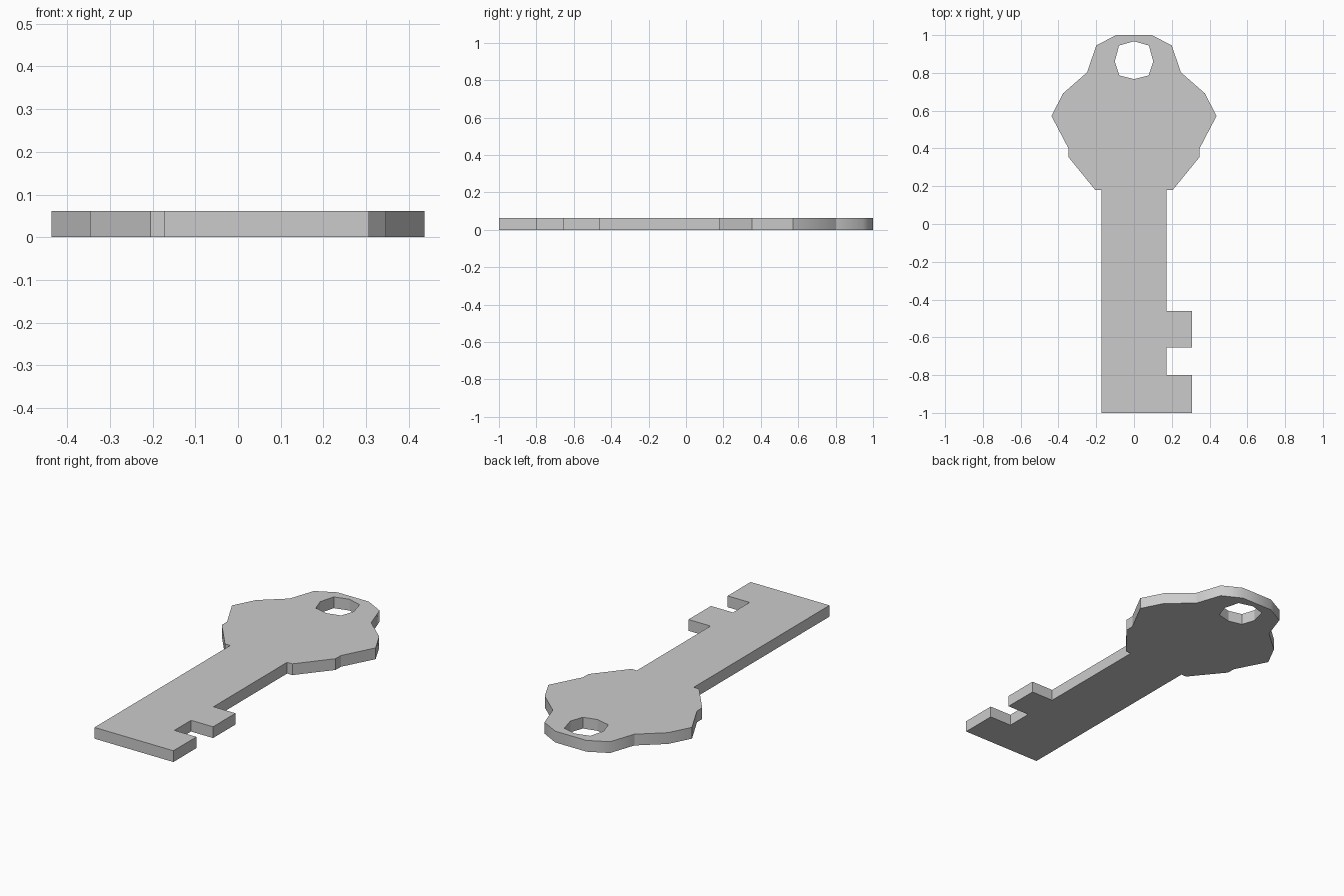
import bpy
import bmesh

if "Cube" in bpy.data.objects:
    bpy.data.objects.remove(bpy.data.objects["Cube"])

THICK = 0.062

# Right half of the bow (head), from top to shoulder
bow = [(0.095, 1.0), (0.20, 0.945), (0.248, 0.803), (0.375, 0.692), (0.437, 0.572),
       (0.347, 0.40), (0.346, 0.353), (0.205, 0.18)]
# Shaft with two teeth on the right side
shaft = [(0.173, 0.18), (0.173, -0.46), (0.307, -0.46), (0.307, -0.655), (0.173, -0.655),
         (0.173, -0.80), (0.307, -0.80), (0.307, -1.0), (-0.173, -1.0), (-0.173, 0.18)]
# Right half of the ring hole
hole_half = [(0, 0.967), (0.079, 0.945), (0.102, 0.86), (0.077, 0.786), (0, 0.767)]


def mirrored(points):
    return [(-x, y) for x, y in reversed(points)]


outline = bow + shaft + mirrored(bow)
hole = hole_half + mirrored(hole_half[1:-1])

bm = bmesh.new()


def add_loop(points):
    verts = [bm.verts.new((x, y, 0)) for x, y in points]
    return [bm.edges.new((v, verts[(i + 1) % len(verts)])) for i, v in enumerate(verts)]


# Flat plate with hole, then thickness
edges = add_loop(outline) + add_loop(hole)
bmesh.ops.triangle_fill(bm, edges=edges, use_beauty=True, use_dissolve=False)
result = bmesh.ops.extrude_face_region(bm, geom=bm.faces[:], use_keep_orig=True)
for item in result["geom"]:
    if isinstance(item, bmesh.types.BMVert):
        item.co.z = THICK
bmesh.ops.recalc_face_normals(bm, faces=bm.faces[:])

# Rounded crown of the bow is smooth, every other corner stays hard
bm.normal_update()
for face in bm.faces:
    face.smooth = True
for edge in bm.edges:
    a, b = edge.verts
    upright = abs(a.co.z - b.co.z) > 0.01
    on_crown = a.co.y > 0.6 and edge.is_convex
    flat = edge.calc_face_angle(0) < 0.01
    edge.smooth = flat or (upright and on_crown and edge.calc_face_angle(0) < 0.9)

mesh = bpy.data.meshes.new("key_plate")
bm.to_mesh(mesh)
bm.free()
key = bpy.data.objects.new("key_plate", mesh)
bpy.context.collection.objects.link(key)
